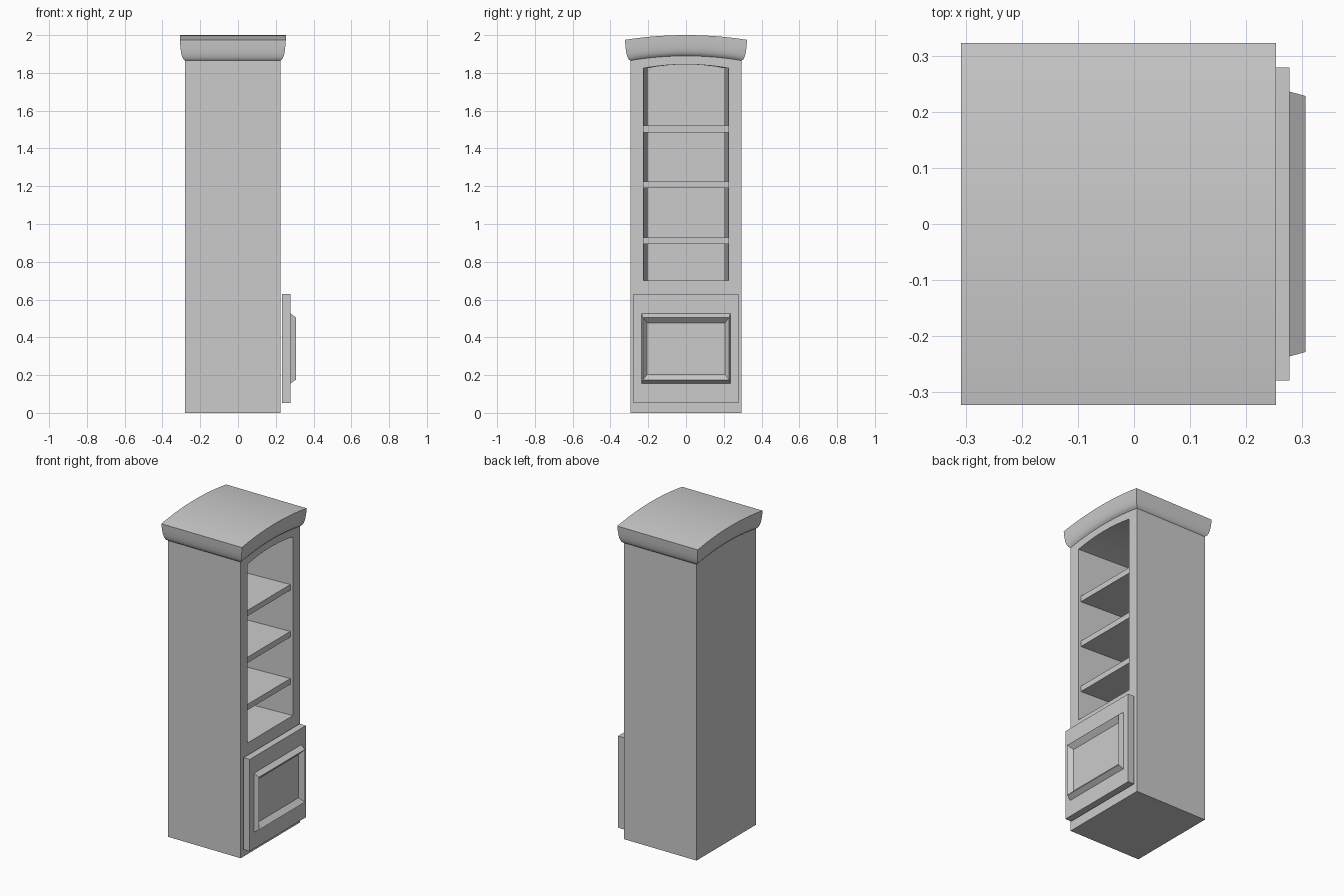
import bpy, bmesh, math

if "Cube" in bpy.data.objects:
    bpy.data.objects.remove(bpy.data.objects["Cube"])

N = 16  # segments across each arch


def loft(name, rings, smooth=False):
    """Skin a stack of equal-length closed rings and cap both ends."""
    bm = bmesh.new()
    vr = [[bm.verts.new(p) for p in r] for r in rings]
    n = len(rings[0])
    for a, b in zip(vr, vr[1:]):
        for i in range(n):
            j = (i + 1) % n
            bm.faces.new((a[i], a[j], b[j], b[i]))
    bm.faces.new(vr[0][::-1])
    bm.faces.new(vr[-1])
    bmesh.ops.recalc_face_normals(bm, faces=bm.faces)
    me = bpy.data.meshes.new(name)
    bm.to_mesh(me)
    bm.free()
    ob = bpy.data.objects.new(name, me)
    bpy.context.collection.objects.link(ob)
    if smooth:
        bpy.ops.object.select_all(action='DESELECT')
        bpy.context.view_layer.objects.active = ob
        ob.select_set(True)
        bpy.ops.object.shade_smooth_by_angle(angle=math.radians(30))
    return ob


def arch_outline(x, w, z0, z1, rise):
    """Upright rectangle at x with an arched top edge."""
    pts = [(x, -w, z0), (x, w, z0)]
    for i in range(N + 1):
        t = 1 - 2 * i / N
        pts.append((x, w * t, z1 + rise * (1 - t * t)))
    return pts


def rect(x, w, z0, z1):
    return [(x, -w, z0), (x, w, z0), (x, w, z1), (x, -w, z1)]


X0, X1, W = -0.28, 0.225, 0.295

# cabinet body with a slightly tapering open cavity
body = loft("cabinet_body", [arch_outline(x, W, 0, 1.87, 0.025) for x in (X0, X1)])
cutter = loft("cavity_cutter", [arch_outline(-0.25, 0.20, 0.70, 1.825, 0.02),
                                arch_outline(X1, 0.225, 0.70, 1.825, 0.02),
                                arch_outline(X1 + 0.05, 0.225, 0.70, 1.825, 0.02)])
mod = body.modifiers.new("cavity", 'BOOLEAN')
mod.operation = 'DIFFERENCE'
mod.solver = 'EXACT'
mod.object = cutter
bpy.context.view_layer.objects.active = body
bpy.ops.object.modifier_apply(modifier=mod.name)
cutter.hide_render = True
bpy.data.objects.remove(cutter)

# arched crown moulding flaring outward on all four sides
profile = [(0, 1.865), (0.009, 1.872), (0.016, 1.886), (0.021, 1.905),
           (0.025, 1.935), (0.028, 1.975)]
rings = []
for off, z in profile:
    w = W + off
    side = [(w * (2 * i / N - 1), z + 0.025 * (1 - (2 * i / N - 1) ** 2))
            for i in range(N + 1)]
    rings.append([(X1 + off, y, h) for y, h in side]
                 + [(X0 - off, y, h) for y, h in reversed(side)])
crown = loft("crown_moulding", rings)
# replace the curved end caps with strips so the arch is clean
bm = bmesh.new()
bm.from_mesh(crown.data)
caps = [f for f in bm.faces if len(f.verts) > 4]
bmesh.ops.delete(bm, geom=caps, context='FACES_ONLY')
bm.verts.ensure_lookup_table()
M = 2 * (N + 1)
for base in (0, M * (len(profile) - 1)):
    for i in range(N):
        bm.faces.new([bm.verts[base + k] for k in (i, i + 1, M - 2 - i, M - 1 - i)])
bmesh.ops.recalc_face_normals(bm, faces=bm.faces)
bm.to_mesh(crown.data)
bm.free()
bpy.ops.object.select_all(action='DESELECT')
bpy.context.view_layer.objects.active = crown
crown.select_set(True)
bpy.ops.object.shade_smooth_by_angle(angle=math.radians(30))

# three shelves, set just behind the opening
for i, z in enumerate((0.893, 1.19, 1.485)):
    loft(f"shelf_{i + 1}", [rect(x, 0.226, z, z + 0.036) for x in (-0.26, 0.208)])

# drawer front standing slightly off the body, with raised sloped frame
loft("door_panel", [rect(x, 0.279, 0.052, 0.63) for x in (0.234, 0.277)])
frame = [(0.270, 0.237, 0.153, 0.528), (0.277, 0.236, 0.155, 0.527),
         (0.306, 0.228, 0.175, 0.506), (0.278, 0.206, 0.204, 0.476)]
loft("door_raised_frame", [rect(*f) for f in frame])
